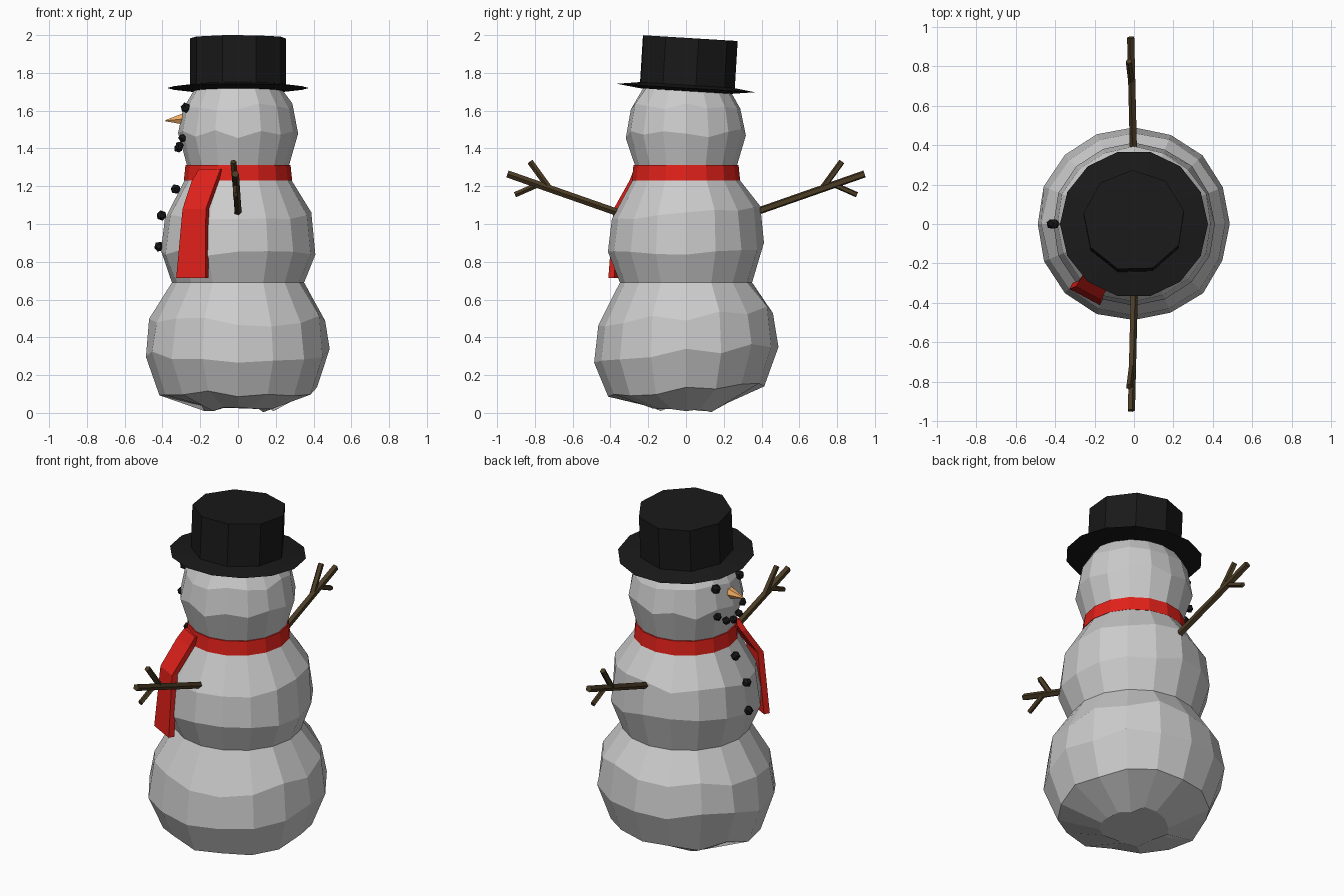
import bpy, bmesh, math, random
from mathutils import Vector

if "Cube" in bpy.data.objects:
    bpy.data.objects.remove(bpy.data.objects["Cube"])

random.seed(4)


def material(name, rgb):
    m = bpy.data.materials.new(name)
    m.diffuse_color = (*rgb, 1)
    m.use_nodes = True
    m.node_tree.nodes["Principled BSDF"].inputs["Base Color"].default_value = m.diffuse_color
    return m


BLACK = material("black", (0.01, 0.01, 0.01))
RED = material("red", (0.75, 0.015, 0.01))
WOOD = material("wood", (0.07, 0.045, 0.018))
ORANGE = material("orange", (0.85, 0.4, 0.12))


def finish(bm, name, mat=None):
    bmesh.ops.recalc_face_normals(bm, faces=bm.faces)
    me = bpy.data.meshes.new(name)
    bm.to_mesh(me)
    bm.free()
    ob = bpy.data.objects.new(name, me)
    bpy.context.collection.objects.link(ob)
    if mat:
        me.materials.append(mat)
    return ob


def bridge(bm, rings, closed=False):
    """Skin a list of vertex rings; cap the ends unless closed."""
    n = len(rings[0])
    pairs = list(zip(rings, rings[1:])) + ([(rings[-1], rings[0])] if closed else [])
    for a, b in pairs:
        for i in range(n):
            j = (i + 1) % n
            bm.faces.new((a[i], a[j], b[j], b[i]))
    if not closed:
        bm.faces.new(rings[0])
        bm.faces.new(rings[-1])


def lathe(name, profile, sides, mat=None, phase=0.0, closed=False, jitter=0.0):
    """Profile points are (radius, z, slope of the ring along y)."""
    bm = bmesh.new()
    rings = []
    for r, z, slope in profile:
        ring = []
        for i in range(sides):
            a = phase + math.tau * i / sides
            y = r * math.sin(a)
            # only the free rings are made uneven, the joints stay flat
            dz = random.uniform(-jitter, jitter) * 2 if slope else 0
            k = 1 + (random.uniform(-jitter, jitter) if slope else 0)
            ring.append(bm.verts.new((k * r * math.cos(a), k * y, z + y * slope + dz)))
        rings.append(ring)
    bridge(bm, rings, closed)
    return finish(bm, name, mat)


def stick(bm, a, b, r1, r2, sides=5):
    a, b = Vector(a), Vector(b)
    q = (b - a).to_track_quat('Z', 'Y')
    rings = [[bm.verts.new(p + q @ Vector((r * math.cos(math.tau * i / sides),
                                           r * math.sin(math.tau * i / sides), 0)))
              for i in range(sides)] for p, r in ((a, r1), (b, r2))]
    bridge(bm, rings)


# Snowballs
lathe("bottom_snowball", [(0.19, 0.022, 0.02), (0.415, 0.115, 0.06), (0.49, 0.32, 0.09),
                          (0.465, 0.51, 0.07), (0.35, 0.69, 0)], 16, jitter=0.012)
lathe("middle_snowball", [(0.35, 0.69, 0), (0.412, 0.86, 0.05), (0.392, 1.04, 0.08),
                          (0.275, 1.245, 0)], 16, jitter=0.012)
lathe("head", [(0.265, 1.24, 0), (0.27, 1.31, 0), (0.318, 1.48, 0.02),
               (0.29, 1.62, 0.02), (0.22, 1.73, 0)], 16, jitter=0.012)

# Hat
for name, prof, sides, phase in (
        ("hat_brim", [(0.25, -0.016, 0), (0.375, 0, 0), (0.255, 0.016, 0)], 14, 0),
        ("hat_crown", [(0.258, 0.0, 0), (0.258, 0.265, 0)], 9, 0.2)):
    hat = lathe(name, prof, sides, BLACK, phase)
    hat.location = (0, 0, 1.72)
    hat.rotation_euler.x = math.radians(-3.5)

# Scarf band and hanging tail
lathe("scarf_band", [(0.25, 1.23, 0), (0.287, 1.23, 0), (0.278, 1.312, 0), (0.25, 1.312, 0)],
      16, RED, closed=True)
bm = bmesh.new()
out = Vector((-0.47, -0.88, 0))
side = Vector((0.88, -0.47, 0))
rings = []
for centre, w in (((-0.15, -0.245, 1.29), 0.13), ((-0.18, -0.265, 1.23), 0.145),
                  ((-0.232, -0.35, 1.08), 0.14), ((-0.25, -0.37, 0.715), 0.175)):
    c = Vector(centre)
    rings.append([bm.verts.new(c + side * s * w / 2 - out * t)
                  for s, t in ((-1, 0), (1, 0), (1, 0.035), (-1, 0.035))])
bridge(bm, rings)
finish(bm, "scarf_tail", RED)

# Arms with twigs
for s, label in ((-1, "left"), (1, "right")):
    bm = bmesh.new()
    stick(bm, (0, s * 0.33, 1.05), (-0.015, s * 0.945, 1.265), 0.02, 0.02)
    stick(bm, (-0.012, s * 0.72, 1.185), (-0.025, s * 0.825, 1.33), 0.017, 0.017)
    stick(bm, (-0.012, s * 0.78, 1.21), (-0.015, s * 0.905, 1.155), 0.015, 0.015)
    finish(bm, label + "_arm", WOOD)

# Coal: angle from the face direction, distance from the axis, height, size
coal = {
    "eye": [(a, 0.298, 1.615, 0.029) for a in (-22, 22)],
    "mouth_coal": [(a, 0.316, 1.40 + 0.055 * (a / 22) ** 2, 0.024) for a in (-22, -11, 0, 11, 22)],
    "button": [(0, 0.33, 1.185, 0.028), (0, 0.405, 1.045, 0.028), (0, 0.417, 0.88, 0.028)],
}
for name, spots in coal.items():
    for a, d, z, r in spots:
        bm = bmesh.new()
        bmesh.ops.create_icosphere(bm, subdivisions=1, radius=r)
        ob = finish(bm, name, BLACK)
        t = math.radians(180 + a)
        ob.location = (d * math.cos(t), d * math.sin(t), z)
        ob.rotation_euler = [random.uniform(0, 3) for _ in range(3)]

# Nose
bm = bmesh.new()
stick(bm, (-0.28, 0, 1.557), (-0.383, 0, 1.547), 0.037, 0.004, 6)
finish(bm, "nose", ORANGE)
